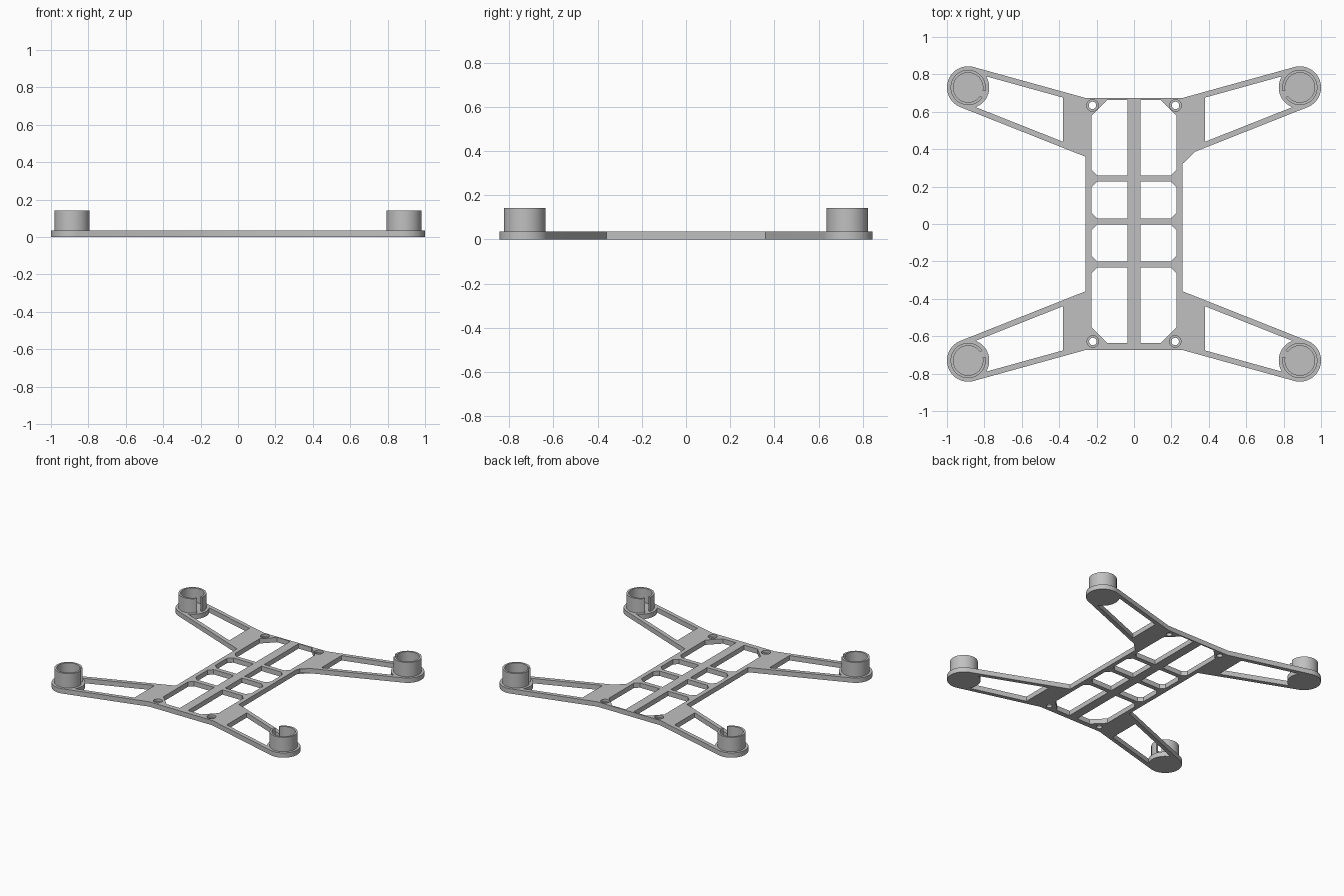
import bpy, bmesh, math
from math import cos, sin, radians
from mathutils import Vector

if "Cube" in bpy.data.objects:
    bpy.data.objects.remove(bpy.data.objects["Cube"])

grey = bpy.data.materials.new("light grey plastic")
grey.use_nodes = True
grey.diffuse_color = (0.53, 0.53, 0.53, 1)
grey.node_tree.nodes["Principled BSDF"].inputs["Base Color"].default_value = grey.diffuse_color

PLATE = 0.036              # plate thickness
TOP = 0.143                # top of the motor cups
PAD = Vector((0.887, 0.73))
PAD_R = 0.113
STRUT = 0.03


def arc(c, r, a0, a1, n=24):
    """Points on an arc, angles in radians."""
    return [Vector((c[0] + r * cos(a0 + (a1 - a0) * i / n),
                    c[1] + r * sin(a0 + (a1 - a0) * i / n))) for i in range(n + 1)]


def circle(c, r, n=32):
    return arc(c, r, 0, math.tau, n)[:-1]


def flip(points, sx, sy):
    return [Vector((p.x * sx, p.y * sy)) for p in points]


def extrude_profile(name, loops, z0, z1):
    """Flat profile with holes, extruded from z0 to z1."""
    curve = bpy.data.curves.new(name, 'CURVE')
    curve.dimensions = '2D'
    curve.fill_mode = 'BOTH'
    curve.extrude = (z1 - z0) / 2
    for loop in loops:
        s = curve.splines.new('POLY')
        s.points.add(len(loop) - 1)
        for sp, p in zip(s.points, loop):
            sp.co = (p[0], p[1], 0, 1)
        s.use_cyclic_u = True
    temp = bpy.data.objects.new(name + "_profile", curve)
    bpy.context.collection.objects.link(temp)
    bpy.context.view_layer.update()
    deps = bpy.context.evaluated_depsgraph_get()
    mesh = bpy.data.meshes.new_from_object(temp.evaluated_get(deps))
    bpy.data.objects.remove(temp)
    bm = bmesh.new()
    bm.from_mesh(mesh)
    bmesh.ops.remove_doubles(bm, verts=bm.verts, dist=1e-5)
    bmesh.ops.translate(bm, verts=bm.verts, vec=(0, 0, (z0 + z1) / 2))
    bmesh.ops.recalc_face_normals(bm, faces=bm.faces)
    bm.to_mesh(mesh)
    bm.free()
    mesh.name = name
    mesh.materials.clear()
    mesh.materials.append(grey)
    obj = bpy.data.objects.new(name, mesh)
    bpy.context.collection.objects.link(obj)
    bpy.ops.object.select_all(action='DESELECT')
    obj.select_set(True)
    bpy.context.view_layer.objects.active = obj
    bpy.ops.object.shade_smooth_by_angle(angle=radians(30))
    return obj


# Arm outline: two edges tangent to the round motor pad
upper, lower = Vector((0.26, 0.674)), Vector((0.26, 0.36))


def tangent(p, side):
    d = p - PAD
    return math.atan2(d.y, d.x) % math.tau + side * math.acos(PAD_R / d.length)


a_up, a_low = tangent(upper, -1), tangent(lower, 1)
arm = [lower] + arc(PAD, PAD_R, a_low - math.tau, a_up, 40) + [upper]

# Arm window: strut inner edges, closed by the pad's round edge
inner_r = PAD_R - STRUT
swing = math.acos(inner_r / PAD_R)


def inner_edge_at(a, x):
    n = Vector((cos(a), sin(a)))
    y = (inner_r - (x - PAD.x) * n.x) / n.y + PAD.y
    return Vector((x, y))


window = [inner_edge_at(a_up, 0.38)] + arc(PAD, PAD_R, a_up + swing, a_low - swing) \
    + [inner_edge_at(a_low, 0.38)]

outline = arm + flip(arm, -1, 1)[::-1] + flip(arm, -1, -1) + flip(arm, 1, -1)[::-1]
loops = [outline]
loops += [flip(window, sx, sy) for sx in (1, -1) for sy in (1, -1)]


# Body bays either side of the spine, outer corners chamfered
def bay(y0, y1, c0, c1, x0=0.034, x1=0.228):
    return [Vector(p) for p in ((x0, y0), (x1 - c0, y0), (x1, y0 + c0),
                                (x1, y1 - c1), (x1 - c1, y1), (x0, y1))]


bays = [bay(0.26, 0.664, 0.03, 0.085), bay(0.03, 0.227, 0.03, 0.03),
        bay(-0.2, -0.003, 0.03, 0.03), bay(-0.637, -0.233, 0.085, 0.03)]
screws = [Vector((0.222, 0.634)), Vector((0.22, -0.628))]
for sx in (1, -1):
    loops += [flip(b, sx, 1) for b in bays]
    loops += [flip(circle(s, 0.031), sx, 1) for s in screws]

extrude_profile("frame_plate", loops, 0, PLATE)

for sx, side in ((1, "left"), (-1, "right")):
    # Counterbored screw seats
    for s, end in zip(screws, ("back", "front")):
        seat = [flip(circle(s, r), sx, 1) for r in (0.031, 0.02)]
        extrude_profile(f"screw_seat_{end}_{side}", seat, 0, PLATE / 2)
    # Motor cups with a wire slot facing the body
    for sy, end in ((1, "back"), (-1, "front")):
        a0, a1 = radians(215), radians(192 + 360)
        cup = arc(PAD, 0.094, a0, a1, 56) + arc(PAD, 0.079, a1, a0, 56)
        extrude_profile(f"motor_cup_{end}_{side}", [flip(cup, sx, sy)], PLATE - 0.004, TOP)
